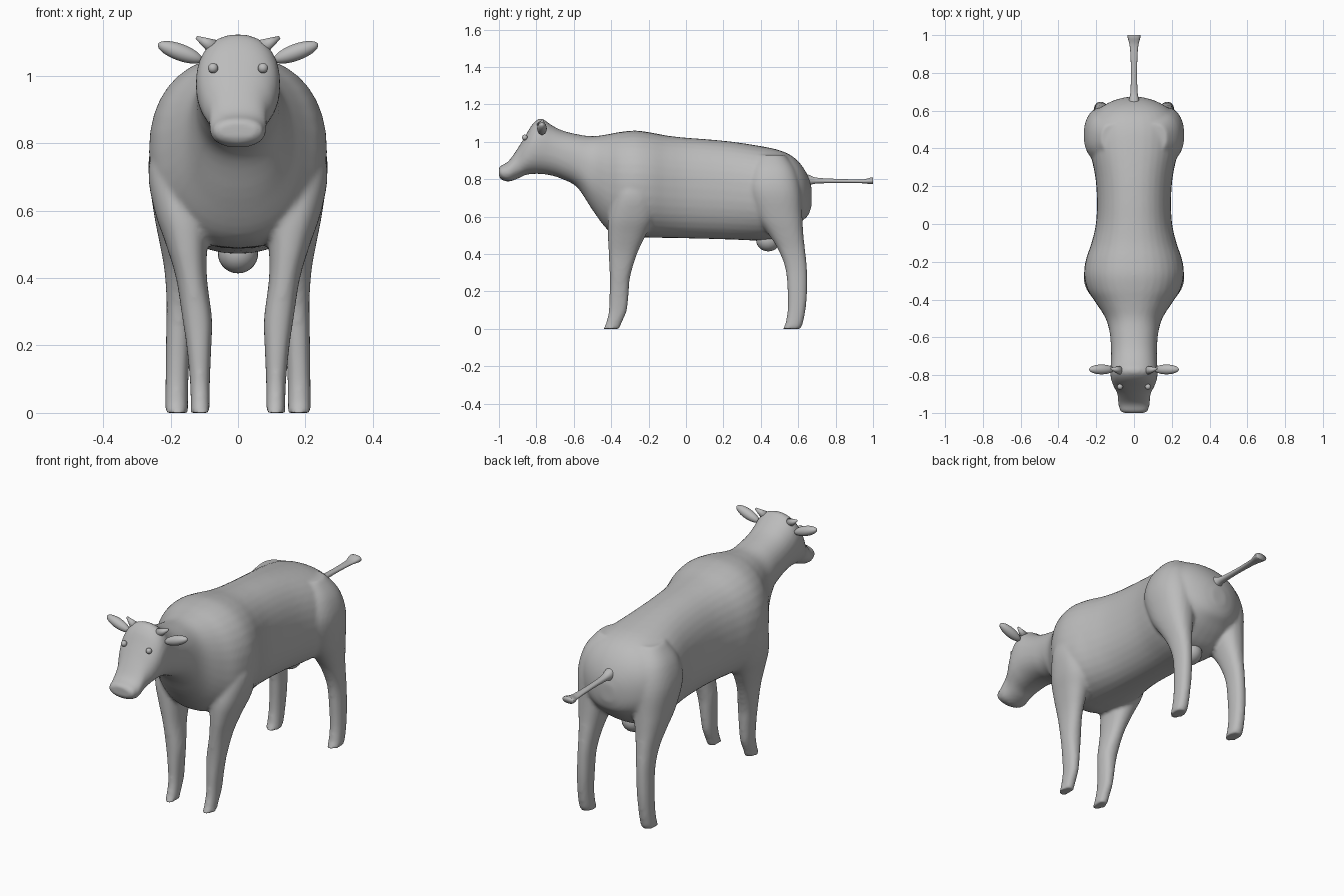
import bpy, bmesh, math
from mathutils import Vector

if "Cube" in bpy.data.objects:
    bpy.data.objects.remove(bpy.data.objects["Cube"])

hide = bpy.data.materials.new("plain grey")
hide.diffuse_color = (0.5, 0.5, 0.5, 1)
hide.use_nodes = True
hide.node_tree.nodes["Principled BSDF"].inputs["Base Color"].default_value = hide.diffuse_color


def finish(ob, name):
    ob.name = name
    ob.data.materials.clear()
    ob.data.materials.append(hide)
    for p in ob.data.polygons:
        p.use_smooth = True
    return ob


def spline(rows, steps=4):
    """Catmull-Rom interpolation through rows of numbers."""
    pts = [rows[0]] + list(rows) + [rows[-1]]
    out = []
    for i in range(1, len(pts) - 2):
        for s in range(steps):
            t = s / steps
            out.append([0.5 * (2 * b + (c - a) * t + (2 * a - 5 * b + 4 * c - d) * t * t
                               + (3 * b - a - 3 * c + d) * t ** 3)
                        for a, b, c, d in zip(*pts[i - 1:i + 3])])
    return out + [list(rows[-1])]


def loft(name, rows, axis, power=2.2, side=1, n=36):
    """Rows: position, x centre, x half width, low, high (of the other axis)."""
    bm = bmesh.new()
    rings = []
    for pos, xc, hx, lo, hi in spline(rows):
        ring = []
        for k in range(n):
            a = 2 * math.pi * k / n
            c, s = math.cos(a), math.sin(a)
            u = math.copysign(abs(c) ** (2 / power), c) * hx + xc
            v = math.copysign(abs(s) ** (2 / power), s) * (hi - lo) / 2 + (hi + lo) / 2
            ring.append(bm.verts.new((u * side, pos, v) if axis == "y" else (u * side, v, pos)))
        rings.append(ring)
    for r, q in zip(rings, rings[1:]):
        for k in range(n):
            bm.faces.new((r[k], r[(k + 1) % n], q[(k + 1) % n], q[k]))
    bm.faces.new(rings[0])
    bm.faces.new(rings[-1])
    bmesh.ops.recalc_face_normals(bm, faces=bm.faces)
    me = bpy.data.meshes.new(name)
    bm.to_mesh(me)
    bm.free()
    ob = bpy.data.objects.new(name, me)
    bpy.context.collection.objects.link(ob)
    return finish(ob, name)


def ball(name, loc, size, rot=(0, 0, 0)):
    bpy.ops.mesh.primitive_uv_sphere_add(segments=24, ring_count=14, radius=1,
                                         location=loc, rotation=rot)
    ob = bpy.context.object
    ob.scale = size
    return finish(ob, name)


# muzzle, head, neck and trunk in one loft
body = loft("body", [
    (-1.00, 0, .060, .815, .862), (-.99, 0, .073, .800, .873), (-.95, 0, .084, .787, .895),
    (-.90, 0, .088, .803, .965), (-.86, 0, .108, .822, 1.03), (-.82, 0, .122, .828, 1.095),
    (-.775, 0, .125, .828, 1.125), (-.72, 0, .122, .82, 1.09), (-.66, 0, .122, .80, 1.06),
    (-.58, 0, .128, .755, 1.04), (-.50, 0, .150, .635, 1.03), (-.42, 0, .200, .53, 1.04),
    (-.35, 0, .245, .495, 1.053), (-.27, 0, .264, .488, 1.06), (-.19, 0, .255, .487, 1.05),
    (-.10, 0, .225, .486, 1.033), (.0, 0, .202, .484, 1.022), (.12, 0, .196, .481, 1.013),
    (.25, 0, .205, .477, 1.00), (.40, 0, .235, .472, .977), (.50, 0, .240, .485, .955),
    (.57, 0, .220, .53, .922), (.62, 0, .172, .575, .872), (.655, 0, .105, .61, .81),
    (.672, 0, .040, .66, .75)], "y", 2.25)

front_leg = [(.0, .112, .029, -.443, -.357), (.03, .112, .028, -.428, -.345),
             (.10, .113, .030, -.412, -.316), (.20, .116, .037, -.409, -.306),
             (.28, .121, .044, -.408, -.298), (.40, .138, .046, -.413, -.262),
             (.50, .152, .062, -.418, -.215), (.60, .160, .088, -.415, -.165),
             (.72, .160, .106, -.385, -.17), (.84, .150, .085, -.35, -.20)]
rear_leg = [(.0, .182, .034, .517, .612), (.03, .182, .034, .532, .625),
            (.10, .181, .034, .543, .639), (.20, .178, .036, .543, .648),
            (.32, .174, .038, .532, .647), (.42, .170, .048, .495, .637),
            (.50, .168, .064, .445, .628), (.60, .163, .088, .375, .622),
            (.74, .154, .112, .325, .615), (.85, .140, .098, .34, .585),
            (.93, .110, .065, .38, .53)]
pieces = [body]
for s in (-1, 1):
    pieces.append(loft("front_leg", front_leg, "z", 2.3, s))
    pieces.append(loft("rear_leg", rear_leg, "z", 2.3, s))

# fuse trunk and legs into one soft skin
bpy.ops.object.select_all(action="DESELECT")
for p in pieces:
    p.select_set(True)
bpy.context.view_layer.objects.active = body
bpy.ops.object.join()
rm = body.modifiers.new("fuse", "REMESH")
rm.mode = "VOXEL"
rm.voxel_size = 0.01
rm.use_smooth_shade = True
sm = body.modifiers.new("soften", "SMOOTH")
sm.factor = 0.5
sm.iterations = 6

# tail with flared tip
loft("tail", [(.62, 0, .034, .755, .835), (.66, 0, .026, .768, .822), (.70, 0, .019, .777, .808),
              (.80, 0, .016, .779, .802), (.90, 0, .019, .779, .799), (.95, 0, .024, .778, .799),
              (.985, 0, .033, .774, .808), (1.0, 0, .034, .774, .809)], "y", 2.2)

ball("udder", (0, .44, .474), (.06, .065, .06))

# paired head details
for s in (-1, 1):
    ball("ear", (s * .172, -.77, 1.07), (.070, .026, .025), (0, -s * math.radians(20), 0))
    ball("eye", (s * .074, -.862, 1.023), (.015, .015, .015))
    ball("nostril", (s * .046, -.989, .842), (.019, .010, .009))
    base, tip = Vector((s * .072, -.775, 1.085)), Vector((s * .123, -.765, 1.114))
    d = tip - base
    bpy.ops.mesh.primitive_cone_add(vertices=20, radius1=.024, radius2=.005, depth=d.length,
                                    location=(base + tip) / 2,
                                    rotation=d.to_track_quat("Z", "Y").to_euler())
    finish(bpy.context.object, "horn")
